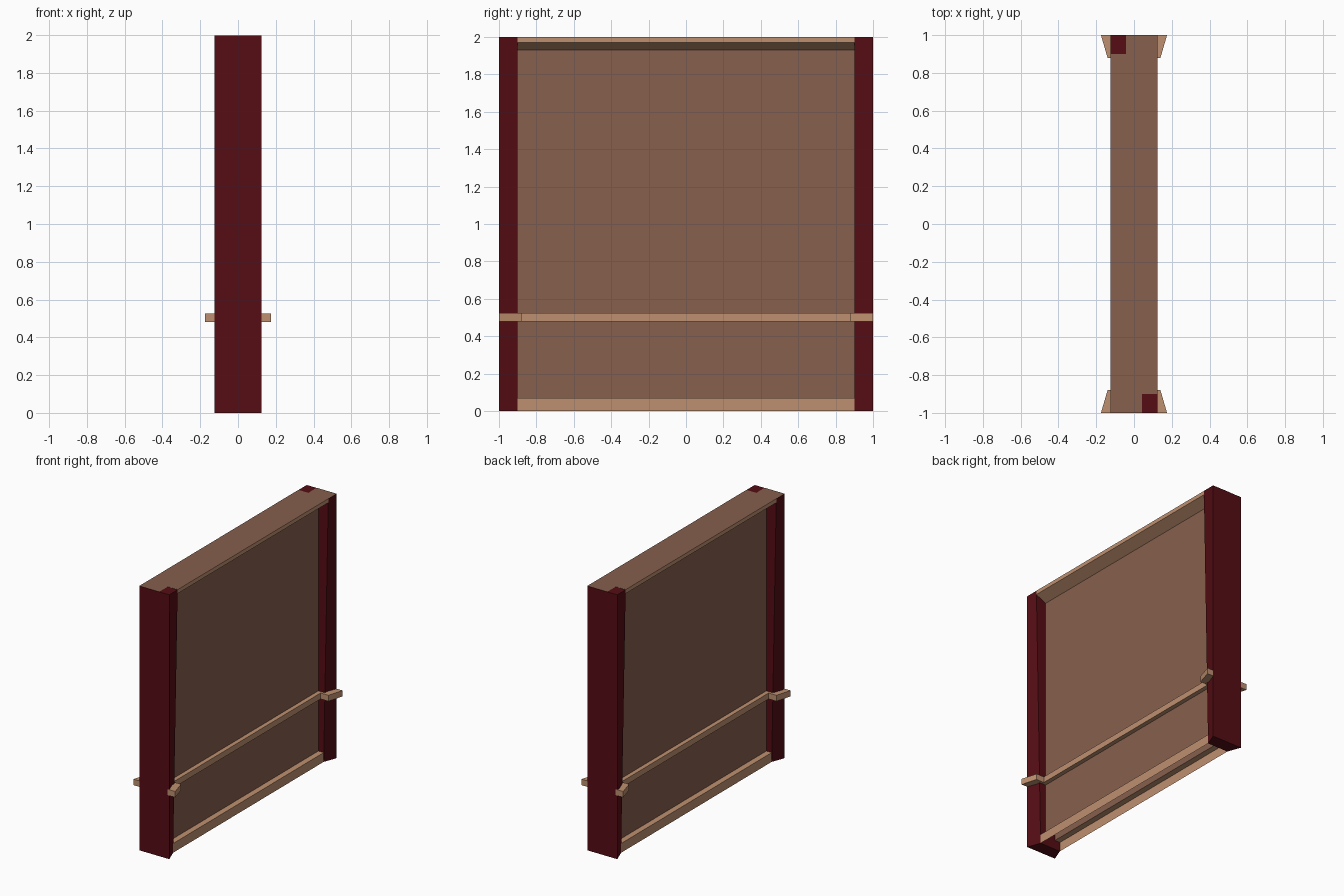
import bpy

if "Cube" in bpy.data.objects:
    bpy.data.objects.remove(bpy.data.objects["Cube"])


def material(name, rgb):
    m = bpy.data.materials.new(name)
    m.diffuse_color = (*rgb, 1)
    m.use_nodes = True
    m.node_tree.nodes["Principled BSDF"].inputs["Base Color"].default_value = m.diffuse_color
    return m


RED = material("dark_red", (0.09, 0.004, 0.007))
BROWN = material("brown", (0.24, 0.115, 0.075))
TAN = material("tan", (0.52, 0.28, 0.16))

PANEL_X, BASE_X, OUT_X = 0.042, 0.087, 0.125
POST_Y = 0.9


def add_mesh(name, verts, faces, mat):
    me = bpy.data.meshes.new(name)
    me.from_pydata(verts, [], faces)
    me.materials.append(mat)
    ob = bpy.data.objects.new(name, me)
    bpy.context.collection.objects.link(ob)
    return ob


def mirror(ob, x=False, y=False):
    mod = ob.modifiers.new("mirror", 'MIRROR')
    mod.use_axis = (x, y, False)
    mod.use_mirror_merge = False


def loft(name, lower, upper, mat):
    """Closed solid between two matching rings of points."""
    n = len(lower)
    sides = [(i, (i + 1) % n, n + (i + 1) % n, n + i) for i in range(n)]
    ends = [tuple(reversed(range(n))), tuple(range(n, 2 * n))]
    return add_mesh(name, lower + upper, sides + ends, mat)


def strip(name, profile, mat):
    """Open x-z profile swept between the two posts, on both sides."""
    n = len(profile)
    verts = [(x, y, z) for y in (-POST_Y, POST_Y) for x, z in profile]
    faces = [(i, n + i, n + i + 1, i + 1) for i in range(n - 1)]
    ob = add_mesh(name, verts, faces, mat)
    mirror(ob, x=True)
    return ob


# End posts, inner edge tapering in toward the floor
def post_ring(inner_x, z):
    return [(-inner_x, POST_Y, z), (inner_x, POST_Y, z),
            (OUT_X, 1, z), (-OUT_X, 1, z)]


post = loft("end_posts", post_ring(BASE_X, 0), post_ring(OUT_X, 1.999), RED)
mirror(post, y=True)

# Recessed wall panels, skirting, middle rail and sloped top trim
strip("wall_panels", [(PANEL_X, 0.07), (PANEL_X, 1.93)], BROWN)
strip("skirting", [(BASE_X, 0), (BASE_X, 0.07), (PANEL_X, 0.07)], TAN)
strip("middle_rail", [(PANEL_X, 0.48), (0.075, 0.48),
                      (0.075, 0.525), (PANEL_X, 0.525)], TAN)
strip("top_trim", [(PANEL_X, 1.93), (OUT_X, 1.97), (OUT_X, 2)], TAN)

# Flared rail ends wrapping the posts
plan = [(PANEL_X, 0.88), (0.14, 0.88), (0.175, 1), (0.11, 1), (0.09, 0.9), (PANEL_X, 0.9)]
rail_end = loft("rail_ends", [(x, y, 0.48) for x, y in plan],
                [(x, y, 0.525) for x, y in plan], TAN)
mirror(rail_end, x=True, y=True)

# Top cover, notched where one corner of each post shows
cover = [(-OUT_X, -1), (PANEL_X, -1), (PANEL_X, -POST_Y), (OUT_X, -POST_Y),
         (OUT_X, 1), (-PANEL_X, 1), (-PANEL_X, POST_Y), (-OUT_X, POST_Y)]
add_mesh("top_cover", [(x, y, 2) for x, y in cover], [tuple(range(8))], BROWN)
